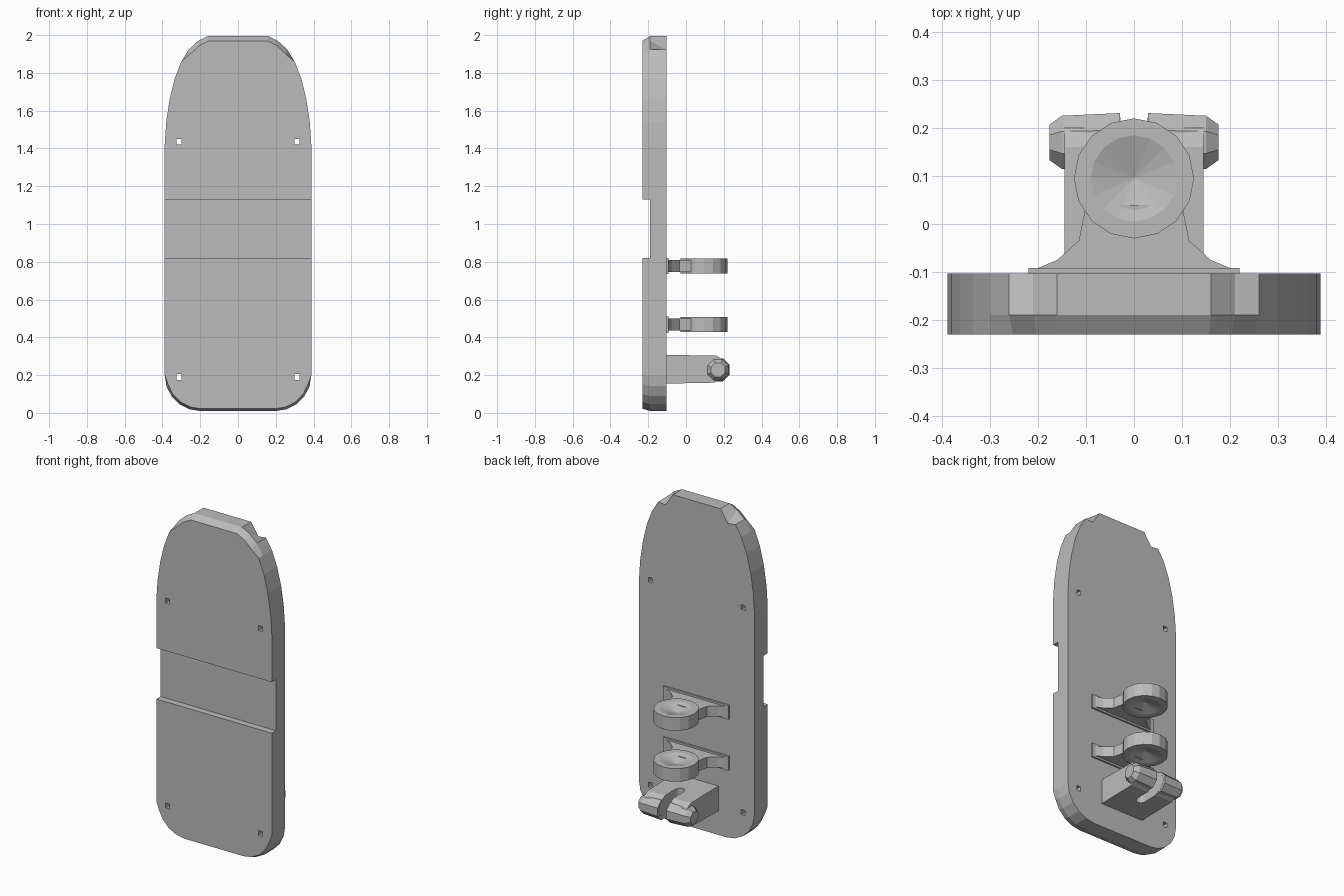
import bpy, bmesh, math
from mathutils import Vector, Matrix

cube = bpy.data.objects.get("Cube")
if cube:
    bpy.data.objects.remove(cube, do_unlink=True)

grey = bpy.data.materials.new("plain_grey")
grey.use_nodes = True
COLOUR = (0.5, 0.5, 0.5, 1)
grey.diffuse_color = COLOUR
grey.node_tree.nodes["Principled BSDF"].inputs["Base Color"].default_value = COLOUR


def make(name, bm):
    bmesh.ops.recalc_face_normals(bm, faces=bm.faces)
    mesh = bpy.data.meshes.new(name)
    bm.to_mesh(mesh)
    bm.free()
    mesh.materials.append(grey)
    obj = bpy.data.objects.new(name, mesh)
    bpy.context.collection.objects.link(obj)
    return obj


def prism(bm, outline, direction):
    """Extrude a closed outline and return the vertices of its far end."""
    face = bm.faces.new([bm.verts.new(p) for p in outline])
    out = bmesh.ops.extrude_face_region(bm, geom=[face], use_keep_orig=True)
    far = [g for g in out["geom"] if isinstance(g, bmesh.types.BMVert)]
    bmesh.ops.translate(bm, verts=far, vec=direction)
    return far


def cut(obj, cutter):
    mod = obj.modifiers.new("cut", "BOOLEAN")
    mod.operation, mod.solver, mod.object = "DIFFERENCE", "EXACT", cutter
    bpy.context.view_layer.objects.active = obj
    bpy.ops.object.modifier_apply(modifier=mod.name)


def slab(name, half, y_start, y_end, adjust):
    """Mirror a half outline, extrude it along y and trim the far face."""
    pts = half + [(-x, z) for x, z in reversed(half)]
    bm = bmesh.new()
    far = prism(bm, [(x, y_start, z) for x, z in pts], (0, y_end - y_start, 0))
    for v in far:
        adjust(v)
    return make(name, bm)


# Board outline, right half: rounded foot and long tapering top
W = 0.388
foot = [(0.2, 0.01)] + [(0.2 + (W - 0.2) * math.sin(a), 0.2 - 0.19 * math.cos(a))
                        for a in (math.radians(18 * i) for i in range(1, 6))]
crown = [(W, 1.42), (0.38, 1.54), (0.362, 1.66), (0.335, 1.77), (0.3, 1.86),
         (0.26, 1.925), (0.21, 1.97), (0.16, 1.995)]


def chip_back(v):
    # small chips in the rear top corners
    if 0.2 < abs(v.co.x) < 0.22 and v.co.z > 1.9:
        v.co.z -= 0.05


def chamfer_front(v):
    if v.co.z > 1.9:
        v.co.z -= 0.025
        v.co.x *= 0.97
    elif v.co.z < 0.15:
        v.co.z += 0.012
        v.co.x *= 0.98


back_board = slab("back_board", foot + crown, -0.19, -0.103, chip_back)
lower_panel = slab("lower_front_panel", foot + [(W, 0.82)], -0.19, -0.23, chamfer_front)
upper_panel = slab("upper_front_panel", [(W, 1.13)] + crown, -0.19, -0.23, chamfer_front)

# Screw holes through the board and panels
bm = bmesh.new()
for x in (-0.312, 0.312):
    for z in (0.19, 1.435):
        bmesh.ops.create_cube(bm, size=1, matrix=Matrix.Translation((x, -0.165, z))
                              @ Matrix.Diagonal((0.026, 0.3, 0.03, 1)))
holes = make("hole_cutter", bm)
for part in (back_board, lower_panel, upper_panel):
    cut(part, holes)
bpy.data.objects.remove(holes, do_unlink=True)


# Two clamp brackets: flared web, wall flange and dished round head
def bracket(label, z):
    flare = [(0.22, -0.1), (0.16, -0.075), (0.115, -0.035), (0.1, 0.04)]
    bm = bmesh.new()
    prism(bm, [(x, y, z - 0.032) for x, y in flare + [(-x, y) for x, y in reversed(flare)]],
          (0, 0, 0.064))
    make(label + "_bracket_web", bm)

    bm = bmesh.new()
    bmesh.ops.create_cube(bm, size=1, matrix=Matrix.Translation((0, -0.099, z))
                          @ Matrix.Diagonal((0.44, 0.014, 0.086, 1)))
    make(label + "_bracket_flange", bm)

    bm = bmesh.new()
    bmesh.ops.create_cone(bm, cap_ends=True, segments=16, radius1=0.125, radius2=0.125,
                          depth=0.08, matrix=Matrix.Translation((0, 0.095, z)))
    for cap in [f for f in bm.faces if abs(f.normal.z) > 0.9]:
        side = math.copysign(1, cap.normal.z)
        bmesh.ops.inset_region(bm, faces=[cap], thickness=0.035)
        middle = bmesh.ops.poke(bm, faces=[cap])["verts"]
        for v in middle:
            v.co.z -= side * 0.03
    make(label + "_bracket_head", bm)


bracket("upper", 0.777)
bracket("lower", 0.467)

# Slotted hook block at the foot
profile = [(-0.105, 0.155), (0.15, 0.16), (0.2, 0.185), (0.222, 0.23),
           (0.2, 0.28), (0.16, 0.303), (-0.105, 0.307)]
bm = bmesh.new()
prism(bm, [(-0.145, y, z) for y, z in profile], (0.29, 0, 0))
hook = make("hook_block", bm)

# Octagonal knobs with chamfered outer ends
knobs = []
for side, label in ((1, "left"), (-1, "right")):
    bm = bmesh.new()
    rings = []
    for x, r in ((0.029, 0.066), (0.15, 0.06), (0.176, 0.04)):
        rings.append([bm.verts.new((side * x, 0.17 + r * math.cos(math.radians(45 * i + 22.5)),
                                    0.228 + r * math.sin(math.radians(45 * i + 22.5))))
                      for i in range(8)])
    for a, b in zip(rings, rings[1:]):
        for i in range(8):
            j = (i + 1) % 8
            bm.faces.new((a[i], a[j], b[j], b[i]))
    bm.faces.new(rings[0])
    bm.faces.new(rings[-1])
    knobs.append(make(label + "_hook_knob", bm))

# Round-ended slot in the hook
bm = bmesh.new()
arc = [(0.028 * math.cos(a), 0.06 - 0.028 * math.sin(a))
       for a in (math.pi * i / 6 for i in range(7))]
prism(bm, [(x, y, 0.1) for x, y in arc + [(-0.028, 0.3), (0.028, 0.3)]], (0, 0, 0.3))
slot = make("slot_cutter", bm)
cut(hook, slot)
bpy.data.objects.remove(slot, do_unlink=True)
